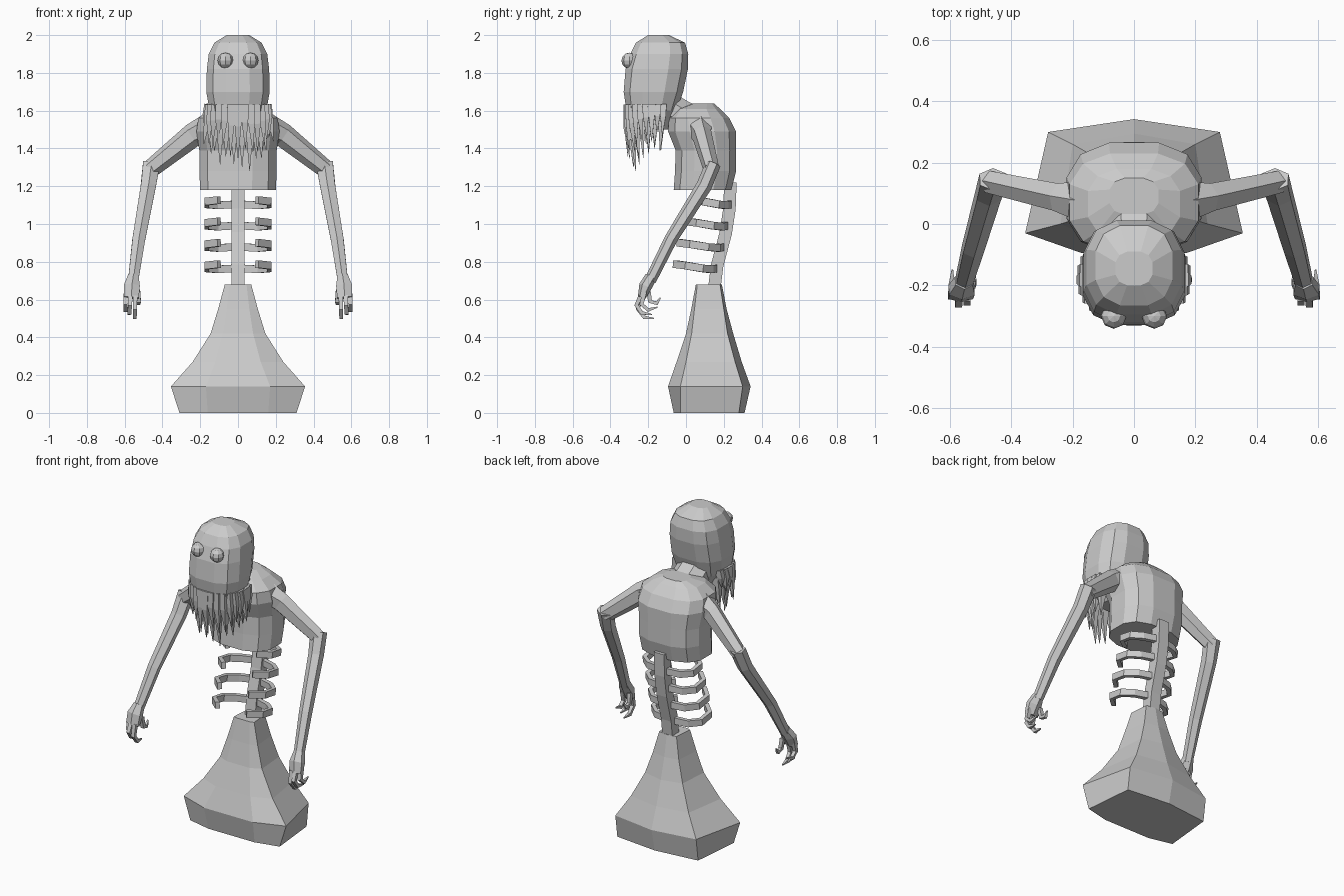
import bpy, math, random
from mathutils import Vector

random.seed(4)
cube = bpy.data.objects.get("Cube")
if cube:
    bpy.data.objects.remove(cube)

clay = bpy.data.materials.new("grey_clay")
clay.use_nodes = True
GREY = (0.6, 0.6, 0.6, 1)
clay.diffuse_color = GREY
clay.node_tree.nodes["Principled BSDF"].inputs["Base Color"].default_value = GREY


def loft(name, rings):
    """Skin a stack of equal-length rings and cap both ends."""
    n = len(rings[0])
    verts = [p for ring in rings for p in ring]
    faces = [(r * n + i, r * n + (i + 1) % n, (r + 1) * n + (i + 1) % n, (r + 1) * n + i)
             for r in range(len(rings) - 1) for i in range(n)]
    faces += [tuple(reversed(range(n))), tuple(range(len(verts) - n, len(verts)))]
    mesh = bpy.data.meshes.new(name)
    mesh.from_pydata(verts, [], faces)
    mesh.materials.append(clay)
    obj = bpy.data.objects.new(name, mesh)
    bpy.context.collection.objects.link(obj)
    return obj


def oval(z, half, front, back, n=12, power=0.75):
    """Level, squared-off oval with a flat at the front and back."""
    ring = []
    top = math.cos(math.pi / n) ** power
    for i in range(n):
        a = 2 * math.pi * (i + 0.5) / n
        x, y = (math.copysign(abs(f(a)) ** power, f(a)) / top for f in (math.cos, math.sin))
        ring.append((x * half, (front + back) / 2 + y * (back - front) / 2, z))
    return ring


def tube(name, path, sizes, sides=4, up=(0, 0, 1)):
    """Faceted limb along a path; each size is (across, upward) half width."""
    pts = [Vector(p) for p in path]
    rings = []
    for i, p in enumerate(pts):
        d = (pts[min(i + 1, len(pts) - 1)] - pts[max(i - 1, 0)]).normalized()
        side = d.cross(Vector(up)).normalized()
        rise = side.cross(d)
        w, h = sizes[i]
        k = 1 / math.cos(math.pi / sides)
        ring = []
        for j in range(sides):
            a = 2 * math.pi * (j + 0.5) / sides
            ring.append(p + side * (w * k * math.cos(a)) + rise * (h * k * math.sin(a)))
        rings.append(ring)
    return loft(name, rings)


def mirror_x(p, s):
    return (p[0] * s, p[1], p[2])


# Flared pedestal: z, front x, front y, side x, side y, back x, back y, back middle y
rows = [(0, .16, -.065, .31, -.03, .28, .28, .31),
        (.14, .17, -.095, .355, -.03, .28, .30, .342),
        (.27, .12, -.05, .24, .0, .2, .26, .295),
        (.42, .08, 0, .145, .03, .13, .22, .25),
        (.55, .06, .028, .105, .045, .09, .2, .215),
        (.68, .045, .052, .07, .06, .06, .18, .19)]
base_rings = []
for z, fx, fy, sx, sy, bx, by, my in rows:
    base_rings.append([(-fx, fy, z), (fx, fy, z), (sx, sy, z), (bx, by, z),
                       (0, my, z), (-bx, by, z), (-sx, sy, z)])
loft("pedestal", base_rings)

# Spine and ribs
tube("spine", [(0, .15, .66), (0, .165, .78), (0, .21, .95), (0, .23, 1.08), (0, .235, 1.22)],
     [(.035, .033)] * 5, up=(0, 1, 0))
for i in range(4):
    z = .77 + .113 * i
    back = (.155, .19, .212, .232)[i]
    front = (-.06, -.04, 0, .04)[i]
    for s, label in ((1, "left"), (-1, "right")):
        span = back - front
        path = [(.02, back, z - .005), (.11, back - .02, z - .01), (.165, back - .32 * span, z - .005),
                (.165, front + .28 * span, z + .01), (.1, front, z + .018)]
        tube(f"{label}_rib_{i + 1}", [mirror_x(p, s) for p in path], [(.013, .02)] * 5)

# Chest, neck and skull
loft("chest", [oval(*r) for r in (
    (1.18, .2, -.065, .24), (1.28, .205, -.058, .265), (1.39, .205, -.055, .265),
    (1.49, .22, -.095, .265), (1.56, .21, -.09, .23), (1.61, .15, -.05, .18),
    (1.637, .08, .03, .15))])
tube("neck", [(0, .08, 1.52), (0, -.03, 1.58), (0, -.13, 1.64)],
     [(.11, .08), (.1, .08), (.1, .08)], 8)
loft("head", [oval(*r) for r in (
    (1.5, .08, -.23, -.09), (1.6, .15, -.315, -.05), (1.7, .168, -.33, -.015),
    (1.82, .165, -.32, .01), (1.9, .155, -.295, .012), (1.96, .125, -.265, -.005),
    (2.0, .06, -.2, -.09))])

# Bulging eyes
for s, label in ((1, "left"), (-1, "right")):
    bpy.ops.mesh.primitive_uv_sphere_add(segments=8, ring_count=6, radius=.042,
                                         location=(.066 * s, -.3, 1.865))
    eye = bpy.context.object
    eye.name = label + "_eye"
    eye.data.materials.append(clay)

# Two rows of pointed beard strands around the lower face
for row, (count, z, shrink) in enumerate(((19, 1.63, 1.0), (14, 1.58, .82))):
    for i in range(count):
        t = -1 + 2 * i / (count - 1)
        a = t * math.radians(112)
        mid = 1 - abs(t)
        x, y = math.sin(a) * .155 * shrink, -.175 - math.cos(a) * .135 * shrink
        drop = .13 + .13 * mid + random.uniform(-.04, .04) + .03 * row
        flare = 1.16 + random.uniform(-.08, .08)
        root = (x, y, z)
        knee = (x * 1.1, -.175 + (y + .175) * 1.06, z - drop * .4)
        tip = (x * flare, -.175 + (y + .175) * (flare - .2), z - drop)
        tube(f"beard_strand_{row + 1}_{i + 1}", [root, knee, tip],
             [(.024, .022), (.017, .014), (.001, .001)], 4, up=(0, 1, 0))

# Arms, hands and hooked fingers
fingers = {
    "thumb": [(.53, -.2, .65), (.525, -.19, .59), (.528, -.155, .58), (.53, -.135, .61)],
    "index_finger": [(.545, -.24, .62), (.545, -.255, .55), (.547, -.22, .505), (.55, -.17, .5)],
    "middle_finger": [(.57, -.24, .62), (.572, -.262, .57), (.575, -.235, .53), (.58, -.18, .52)],
    "little_finger": [(.592, -.22, .64), (.595, -.235, .575), (.595, -.2, .545), (.592, -.15, .56)],
}
for s, label in ((1, "left"), (-1, "right")):
    def limb(part, path, sizes, sides=4, up=(0, 0, 1)):
        tube(f"{label}_{part}", [mirror_x(p, s) for p in path], sizes, sides, up)
    limb("upper_arm", [(.14, .07, 1.52), (.24, .085, 1.47), (.465, .135, 1.29)],
         [(.07, .065), (.045, .055), (.036, .042)], 6)
    limb("forearm", [(.458, .145, 1.32), (.475, .095, 1.2), (.525, -.08, .92), (.555, -.19, .7)],
         [(.045, .035), (.04, .036), (.034, .03), (.027, .027)], 6, up=(0, 1, 0))
    limb("hand", [(.555, -.185, .72), (.562, -.215, .67), (.565, -.235, .61)],
         [(.028, .028), (.042, .03), (.04, .018)], 6, up=(0, 1, 0))
    for part, path in fingers.items():
        limb(part, path, [(.012, .012), (.011, .011), (.01, .01), (.003, .003)], 4, up=(1, 0, 0))
